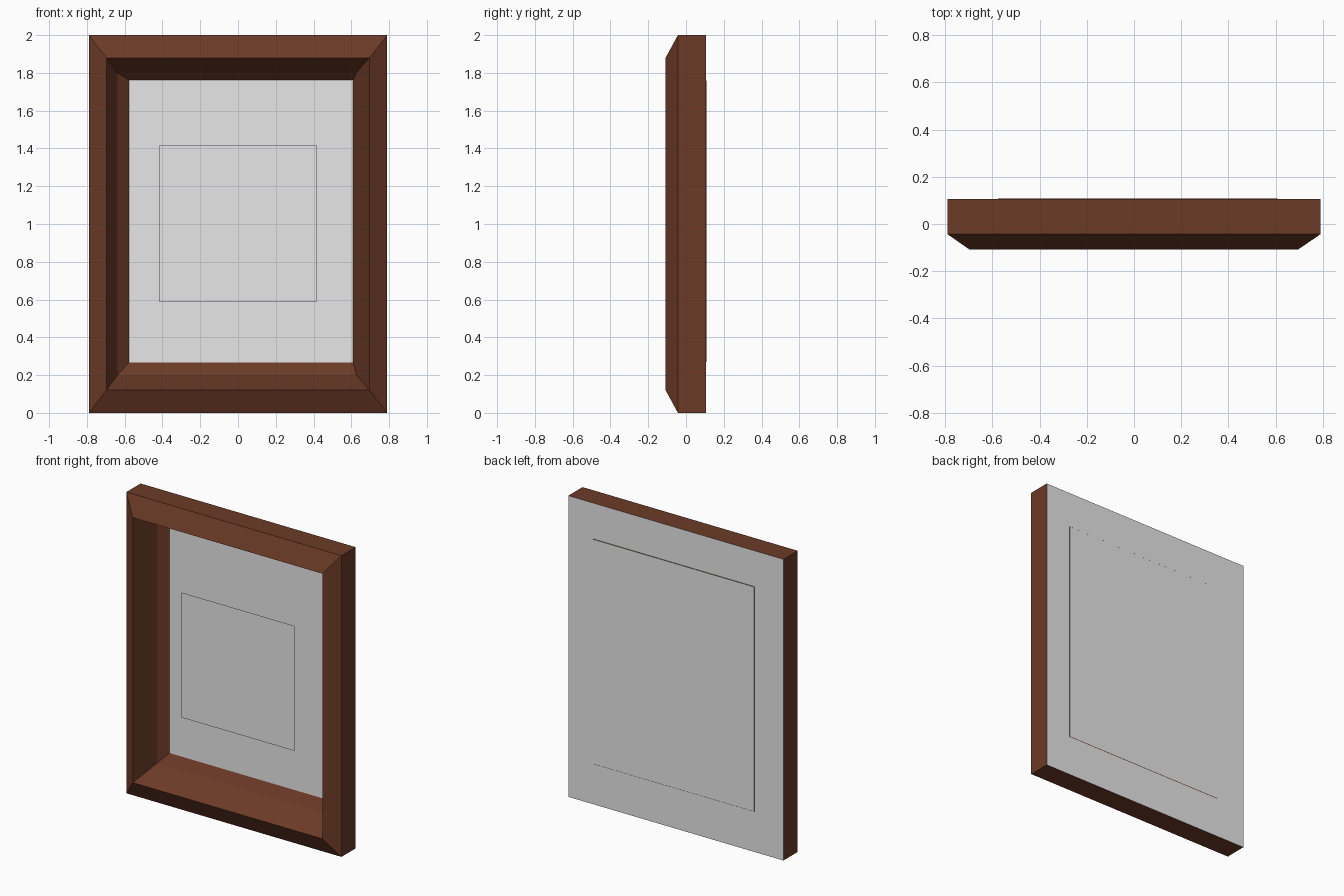
import bpy
import bmesh

cube = bpy.data.objects.get("Cube")
if cube:
    bpy.data.objects.remove(cube, do_unlink=True)


def make_material(name, color):
    mat = bpy.data.materials.new(name)
    mat.use_nodes = True
    mat.diffuse_color = color
    mat.node_tree.nodes["Principled BSDF"].inputs["Base Color"].default_value = color
    return mat


def loft(name, rings, mat, fill=False):
    """Join rectangles (left, right, bottom, top, depth) into one surface."""
    bm = bmesh.new()
    loops = [[bm.verts.new((x, y, z)) for x, z in
              ((x0, z0), (x1, z0), (x1, z1), (x0, z1))]
             for x0, x1, z0, z1, y in rings]
    for a, b in zip(loops, loops[1:]):
        for i in range(4):
            j = (i + 1) % 4
            bm.faces.new((a[i], a[j], b[j], b[i]))
    if fill:
        bm.faces.new(loops[-1])
    mesh = bpy.data.meshes.new(name)
    bm.to_mesh(mesh)
    bm.free()
    mesh.materials.append(mat)
    obj = bpy.data.objects.new(name, mesh)
    bpy.context.collection.objects.link(obj)
    return obj


wood = make_material("brown wood", (0.15, 0.043, 0.02, 1))
grey = make_material("light grey", (0.8, 0.8, 0.8, 1))

BACK = 0.106

# Moulding: outer wall, front chamfer, deep inner slope, shallow inner lip
loft("frame_moulding", [
    (-0.79, 0.79, 0.0, 2.0, BACK),
    (-0.79, 0.79, 0.0, 2.0, -0.043),
    (-0.697, 0.695, 0.12, 1.88, -0.108),
    (-0.638, 0.627, 0.20, 1.80, 0.06),
    (-0.575, 0.607, 0.27, 1.76, 0.108),
], wood)

# Backing sheet closing the whole rear
backing = loft("backing_sheet", [(-0.79, 0.79, 0.0, 2.0, BACK)], grey, fill=True)
backing.data.flip_normals()

# Square picture sheet floating in the middle of the frame
loft("picture_sheet", [(-0.415, 0.415, 0.587, 1.417, 0.0)], grey, fill=True)
